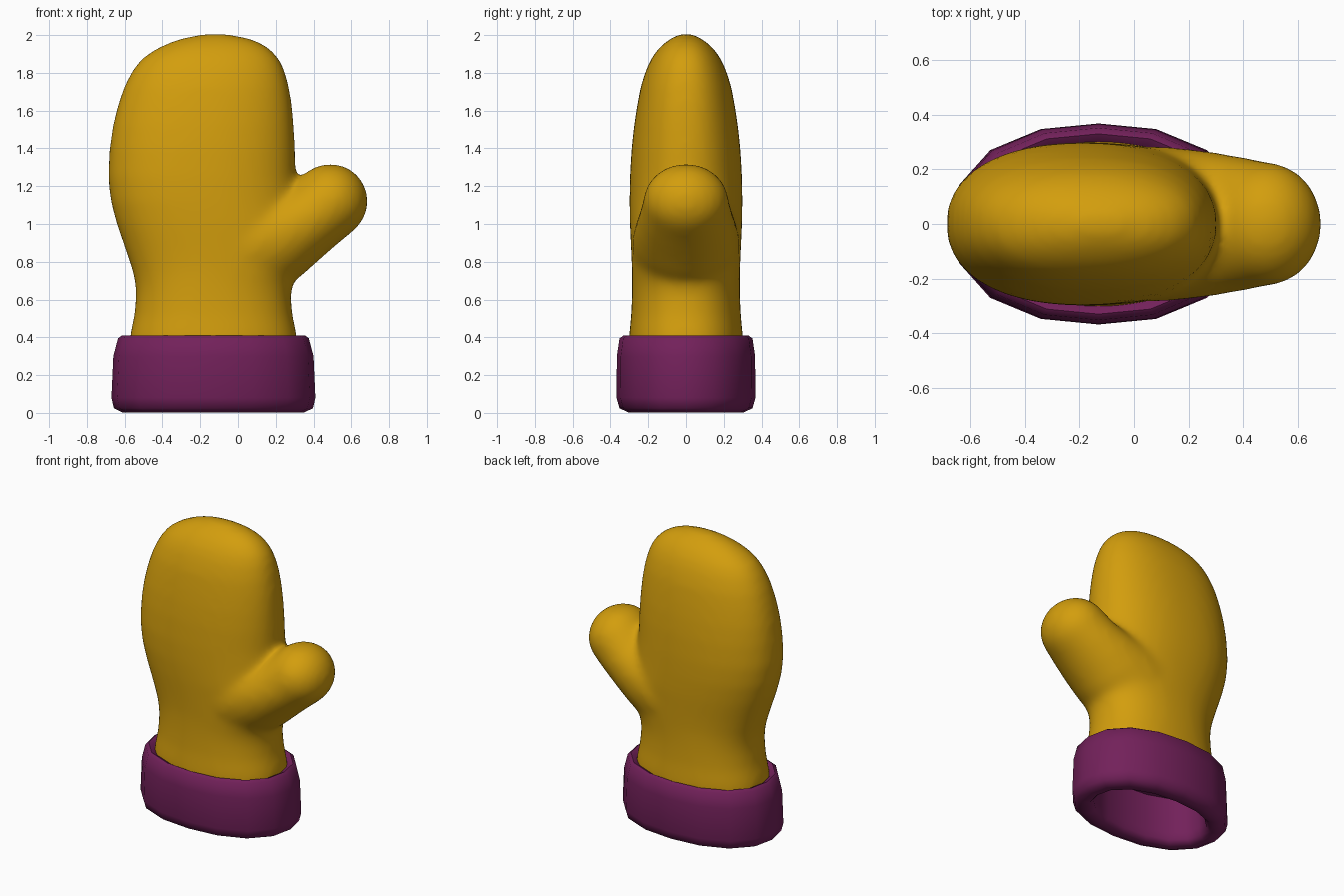
import bpy, bmesh, math
from mathutils import Vector

if "Cube" in bpy.data.objects:
    bpy.data.objects.remove(bpy.data.objects["Cube"])


def material(name, rgb):
    m = bpy.data.materials.new(name)
    m.diffuse_color = (*rgb, 1)
    m.use_nodes = True
    m.node_tree.nodes["Principled BSDF"].inputs["Base Color"].default_value = m.diffuse_color
    return m


gold = material("mustard_wool", (0.65, 0.34, 0.004))
purple = material("plum_wool", (0.17, 0.015, 0.103))
X, Y = Vector((1, 0, 0)), Vector((0, 1, 0))


def oval(centre, u, v, n, power=2.0):
    """Ring of n points around centre; a power above 2 gives fuller corners."""
    ring = []
    for i in range(n):
        c, s = math.cos(2 * math.pi * i / n), math.sin(2 * math.pi * i / n)
        k = (abs(c) ** power + abs(s) ** power) ** (-1 / power)
        ring.append(centre + u * c * k + v * s * k)
    return ring


def loft(bm, rings):
    """Skin a list of rings into a closed tube with capped ends."""
    loops = [[bm.verts.new(p) for p in r] for r in rings]
    n = len(loops[0])
    faces = [bm.faces.new(loops[0][::-1]), bm.faces.new(loops[-1])]
    for a, b in zip(loops, loops[1:]):
        for i in range(n):
            j = (i + 1) % n
            faces.append(bm.faces.new((a[i], a[j], b[j], b[i])))
    bmesh.ops.recalc_face_normals(bm, faces=faces)


def make_object(name, bm, mat):
    mesh = bpy.data.meshes.new(name)
    bm.to_mesh(mesh)
    bm.free()
    for p in mesh.polygons:
        p.use_smooth = True
    mesh.materials.append(mat)
    ob = bpy.data.objects.new(name, mesh)
    bpy.context.collection.objects.link(ob)
    return ob


# Hand: rows of height, left x, right x, half depth
hand = [
    (0.34, -0.58, 0.32, 0.305), (0.42, -0.57, 0.31, 0.30), (0.52, -0.548, 0.288, 0.29),
    (0.62, -0.54, 0.28, 0.286), (0.69, -0.543, 0.29, 0.285), (0.76, -0.56, 0.33, 0.286),
    (0.85, -0.59, 0.36, 0.29), (1.0, -0.642, 0.35, 0.297), (1.12, -0.674, 0.32, 0.299),
    (1.25, -0.688, 0.305, 0.297), (1.4, -0.68, 0.302, 0.288), (1.52, -0.663, 0.296, 0.275),
    (1.63, -0.636, 0.286, 0.258), (1.73, -0.602, 0.27, 0.239), (1.82, -0.555, 0.245, 0.21),
    (1.88, -0.505, 0.215, 0.181), (1.93, -0.43, 0.168, 0.145), (1.97, -0.34, 0.10, 0.10),
    (1.99, -0.27, 0.03, 0.065), (2.007, -0.18, -0.06, 0.03),
]
bm = bmesh.new()
loft(bm, [oval(Vector(((l + r) / 2, 0, z)), X * (r - l) / 2, Y * d, 48, 2.25)
          for z, l, r, d in hand])

# Thumb: rows of distance along its axis, reach below, reach above, half depth,
# widening into the palm at its root; then a round tip
axis = Vector((0.755, 0, 0.655)).normalized()
side = axis.cross(Y)
if side.z < 0:
    side = -side
tip = Vector((0.488, 0, 1.12))
thumb = [(-0.70, 0.13, 0.48, 0.26), (-0.50, 0.19, 0.43, 0.287), (-0.36, 0.20, 0.34, 0.279),
         (-0.24, 0.197, 0.26, 0.264), (-0.12, 0.197, 0.21, 0.245)]
for k in range(8):
    a = math.radians(k * 12.3)
    w = 0.2 * math.cos(a)
    thumb.append((0.2 * math.sin(a), w, w, 0.226 * math.cos(a)))
loft(bm, [oval(tip + axis * s + side * (up - lo) / 2, side * (up + lo) / 2, Y * d, 32)
          for s, lo, up, d in thumb])

# Fuse hand and thumb into one soft knitted shape
mitten = make_object("mitten_body", bm, gold)
remesh = mitten.modifiers.new("fuse", 'REMESH')
remesh.mode = 'VOXEL'
remesh.voxel_size = 0.02
remesh.use_smooth_shade = True
soft = mitten.modifiers.new("soften", 'SMOOTH')
soft.factor = 0.5
soft.iterations = 20

# Cuff: rows of half width, half depth, height, from inside the lip, round to the hollow
cuff = [
    (0.42, 0.28, 0.36), (0.455, 0.305, 0.395), (0.485, 0.33, 0.41), (0.505, 0.352, 0.395),
    (0.53, 0.366, 0.30), (0.54, 0.368, 0.08), (0.527, 0.352, 0.025), (0.48, 0.305, 0.002),
    (0.43, 0.258, 0.003), (0.405, 0.235, 0.03), (0.398, 0.23, 0.08), (0.395, 0.228, 0.32),
]
bm = bmesh.new()
loft(bm, [oval(Vector((-0.13, 0, z)), X * a, Y * b, 16, 2.25) for a, b, z in cuff])
cuff_ob = make_object("cuff", bm, purple)
bpy.context.view_layer.objects.active = cuff_ob
cuff_ob.select_set(True)
bpy.ops.object.shade_smooth_by_angle(angle=math.radians(60))
